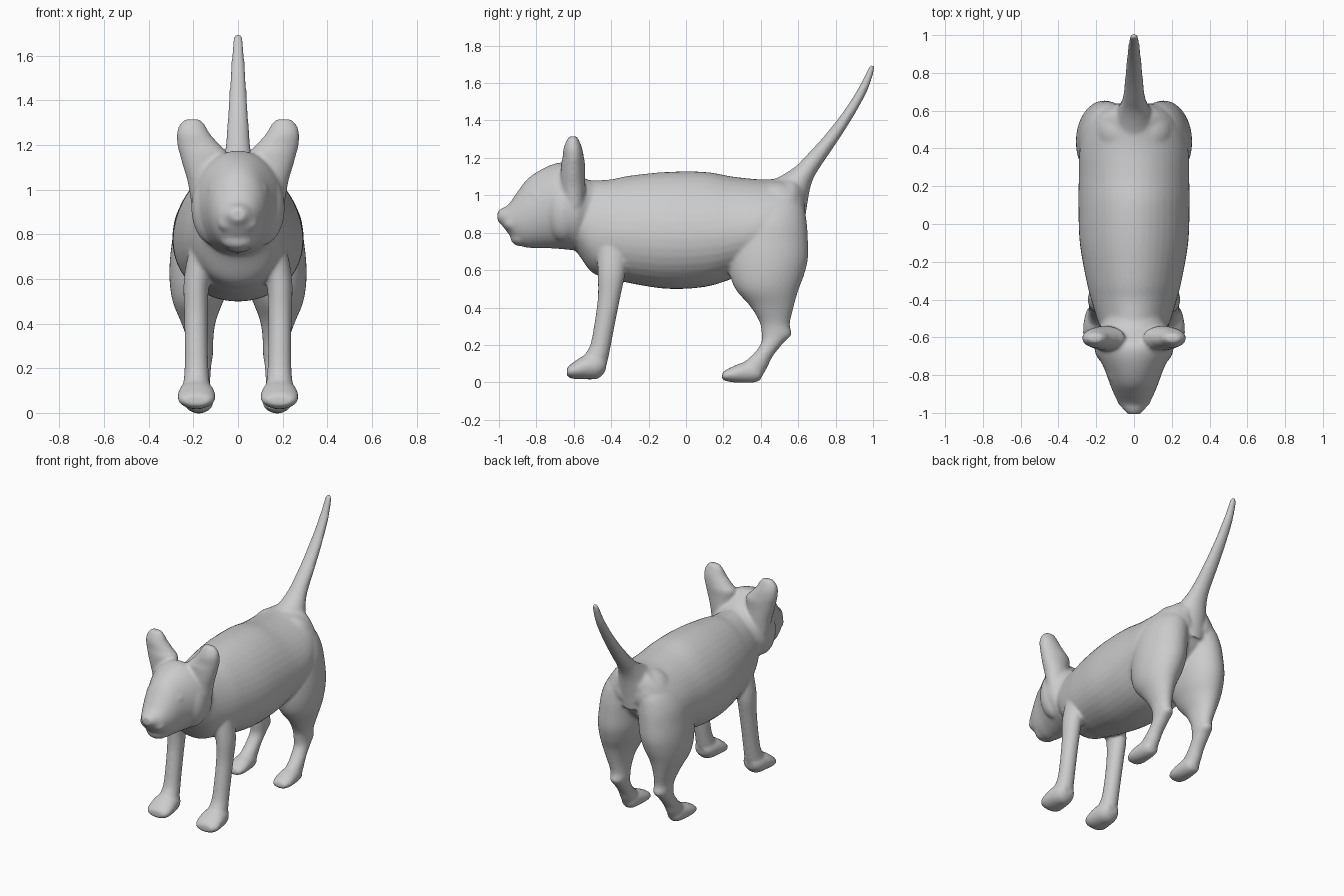
import bpy, bmesh, math
from mathutils import Vector

fur = bpy.data.materials.new("grey fur")
fur.diffuse_color = (0.6, 0.6, 0.6, 1)


def spline(a, b, c, d, t):
    return 0.5 * (2*b + (c-a)*t + (2*a-5*b+4*c-d)*t*t + (3*b-a-3*c+d)*t**3)


def loft(bm, rings, mirror=False, steps=5, n=40, pear=0):
    """Each ring: ya, za, yb, zb (opposite ends of the section), x centre, half width.
    pear narrows the section towards its second end."""
    for side in ((1, -1) if mirror else (1,)):
        rows, last = [], len(rings) - 1
        for i in range(last):
            four = [rings[max(0, min(last, k))] for k in (i-1, i, i+1, i+2)]
            for s in range(steps):
                rows.append([spline(*v, s / steps) for v in zip(*four)])
        rows.append(rings[-1])
        loops = []
        for ya, za, yb, zb, xc, hw in rows:
            loop = []
            for k in range(n):
                a = 2 * math.pi * k / n
                c, w = math.cos(a), math.sin(a)
                loop.append(bm.verts.new((side * (xc + hw * w * (1 - pear * c)),
                                          (ya+yb)/2 + c*(yb-ya)/2,
                                          (za+zb)/2 + c*(zb-za)/2)))
            loops.append(loop)
        for p, q in zip(loops, loops[1:]):
            for k in range(n):
                bm.faces.new((p[k], p[(k+1) % n], q[(k+1) % n], q[k]))
        bm.faces.new(loops[0])
        bm.faces.new(loops[-1])


def blob(bm, centre, size, mirror=False):
    for side in ((1, -1) if mirror else (1,)):
        made = bmesh.ops.create_uvsphere(bm, u_segments=24, v_segments=14, radius=1)
        for v in made["verts"]:
            v.co = Vector((side * centre[0] + v.co.x * size[0],
                           centre[1] + v.co.y * size[1],
                           centre[2] + v.co.z * size[2]))


def finish(bm, name, voxel, rounds):
    bmesh.ops.recalc_face_normals(bm, faces=bm.faces)
    me = bpy.data.meshes.new(name)
    bm.to_mesh(me)
    bm.free()
    me.materials.append(fur)
    ob = bpy.data.objects.new(name, me)
    bpy.context.collection.objects.link(ob)
    # fuse the overlapping forms into one skin and soften the joins
    rm = ob.modifiers.new("fuse", 'REMESH')
    rm.mode = 'VOXEL'
    rm.voxel_size = voxel
    rm.use_smooth_shade = True
    sm = ob.modifiers.new("soften", 'SMOOTH')
    sm.factor = 0.5
    sm.iterations = rounds


cat = bmesh.new()
# trunk: bottom and top height at each station along y
trunk = [(-.64, .76, 1.05, .13), (-.58, .69, 1.08, .165), (-.5, .585, 1.08, .195),
         (-.4, .555, 1.085, .225), (-.3, .53, 1.105, .25), (-.1, .50, 1.125, .285),
         (.1, .51, 1.125, .292), (.25, .555, 1.10, .29), (.4, .62, 1.085, .285),
         (.5, .70, 1.09, .25), (.58, .78, 1.10, .19), (.635, .88, 1.06, .09)]
loft(cat, [(y, b, y, t, 0, w) for y, b, t, w in trunk], pear=.13)
# rump, filling between the hips and the tail root
blob(cat, (.075, .49, .93), (.14, .15, .145), True)
# tail
loft(cat, [(.38, 1.06, .63, .82, 0, .14), (.48, 1.09, .648, .95, 0, .11),
           (.58, 1.15, .67, 1.06, 0, .075), (.65, 1.22, .71, 1.14, 0, .057),
           (.75, 1.33, .805, 1.28, 0, .047), (.85, 1.46, .90, 1.43, 0, .038),
           (.925, 1.58, .97, 1.56, 0, .03), (.973, 1.675, 1.004, 1.66, 0, .022),
           (.986, 1.70, 1.008, 1.694, 0, .015)])
# hind legs
loft(cat, [(.38, 1.04, .56, 1.04, .07, .09), (.30, .95, .625, .95, .11, .125),
           (.24, .86, .645, .86, .135, .145), (.225, .76, .652, .76, .15, .147),
           (.222, .66, .652, .66, .16, .147), (.235, .57, .63, .57, .17, .135),
           (.27, .49, .60, .49, .18, .11), (.34, .41, .575, .40, .178, .077),
           (.39, .33, .555, .31, .168, .057), (.403, .27, .565, .255, .165, .053),
           (.403, .215, .525, .215, .168, .049), (.368, .16, .465, .14, .172, .048),
           (.325, .12, .435, .08, .175, .05), (.295, .10, .40, .02, .175, .052)],
     mirror=True)
loft(cat, [(.405, .025, .395, .07, .175, .04), (.38, .002, .36, .11, .175, .054),
           (.30, -.003, .30, .105, .176, .063), (.23, .003, .235, .078, .176, .063),
           (.19, .015, .195, .055, .176, .045)], mirror=True)
# front legs
loft(cat, [(-.46, .85, -.32, .85, .13, .06), (-.475, .7, -.315, .7, .16, .066),
           (-.472, .58, -.325, .58, .186, .058), (-.472, .45, -.352, .45, .188, .053),
           (-.492, .3, -.382, .3, .187, .052), (-.512, .2, -.405, .18, .186, .054),
           (-.54, .15, -.42, .11, .186, .06), (-.565, .11, -.435, .06, .186, .062)],
     mirror=True)
loft(cat, [(-.43, .06, -.425, .12, .186, .04), (-.47, .02, -.46, .155, .186, .068),
           (-.54, .016, -.54, .145, .186, .083), (-.61, .02, -.605, .105, .186, .082),
           (-.638, .035, -.636, .08, .186, .06)], mirror=True)
# skull tapering to the nose: bottom and top height along y
skull = [(-.44, .85, 1.05, .12), (-.5, .80, 1.075, .15), (-.55, .735, 1.095, .185),
         (-.59, .708, 1.13, .205), (-.64, .71, 1.172, .207), (-.7, .715, 1.17, .187),
         (-.78, .718, 1.135, .152), (-.85, .72, 1.085, .127), (-.9, .74, 1.02, .106),
         (-.95, .795, .95, .08), (-.985, .84, .93, .053), (-1.007, .86, .915, .032)]
loft(cat, [(y, b, y, t, 0, w) for y, b, t, w in skull])
# ears, broad at the root and thin at the tip
loft(cat, [(-.66, .94, -.54, .94, .13, .08), (-.67, 1.04, -.538, 1.04, .142, .085),
           (-.67, 1.11, -.54, 1.11, .15, .098), (-.668, 1.165, -.54, 1.165, .155, .108),
           (-.66, 1.2, -.545, 1.2, .176, .096), (-.655, 1.25, -.555, 1.25, .2, .075),
           (-.64, 1.29, -.57, 1.29, .205, .058), (-.625, 1.316, -.583, 1.316, .205, .034)],
     mirror=True)
# cheeks, brows, whisker pads, chin and nose tip
blob(cat, (.105, -.655, .92), (.105, .10, .17), True)
blob(cat, (.10, -.80, 1.0), (.035, .035, .026), True)
blob(cat, (.042, -.925, .85), (.05, .05, .042), True)
blob(cat, (0, -.885, .775), (.075, .055, .047))
blob(cat, (0, -.973, .898), (.037, .03, .027))
finish(cat, "cat_skin", 0.0095, 9)
